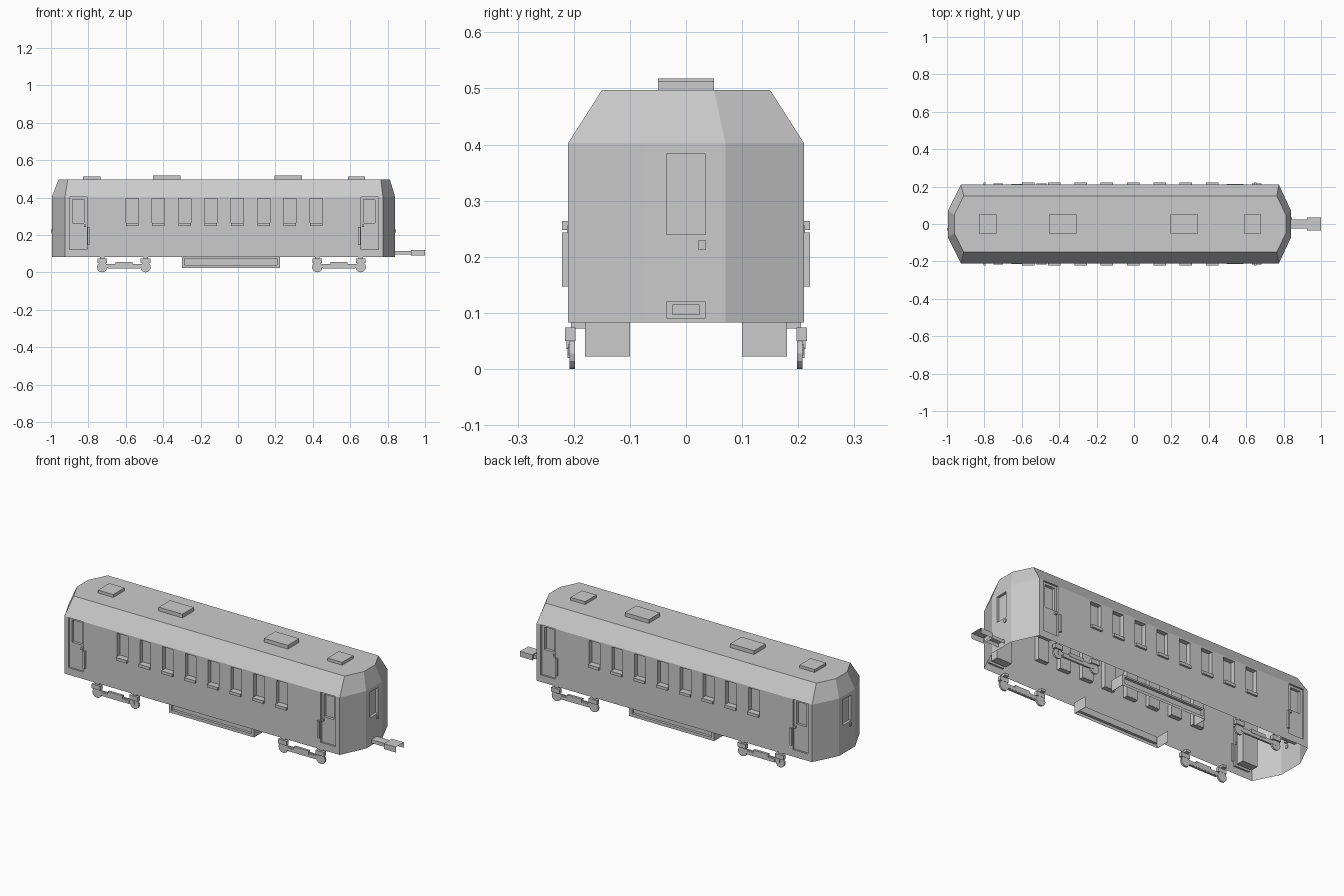
import bpy, bmesh, math
from mathutils import Matrix, Vector

if "Cube" in bpy.data.objects:
    bpy.data.objects.remove(bpy.data.objects["Cube"])

grey = bpy.data.materials.new("plain_grey")
grey.use_nodes = True
grey.diffuse_color = (0.6, 0.6, 0.6, 1)
grey.node_tree.nodes["Principled BSDF"].inputs["Base Color"].default_value = (0.6, 0.6, 0.6, 1)

FLOOR, EAVE, ROOF, HALF = 0.083, 0.403, 0.497, 0.21


def finish(bm, name, mirror=False):
    mesh = bpy.data.meshes.new(name)
    bm.to_mesh(mesh)
    bm.free()
    mesh.materials.append(grey)
    obj = bpy.data.objects.new(name, mesh)
    bpy.context.collection.objects.link(obj)
    if mirror:
        mod = obj.modifiers.new("Mirror", "MIRROR")
        mod.use_axis = (False, True, False)
        mod.use_mirror_merge = False
    return obj


def add_box(bm, x, y, z, open_sides=()):
    """Box from (min, max) pairs, leaving out faces whose normal is in open_sides."""
    size = [b - a for a, b in (x, y, z)]
    mid = [(a + b) / 2 for a, b in (x, y, z)]
    mat = Matrix.Translation(mid) @ Matrix.Diagonal((*size, 1))
    verts = bmesh.ops.create_cube(bm, size=1, matrix=mat)["verts"]
    faces = {f for v in verts for f in v.link_faces}
    for f in faces:
        f.normal_update()
    gone = [f for f in faces if any(f.normal.dot(Vector(d)) > 0.9 for d in open_sides)]
    if gone:
        bmesh.ops.delete(bm, geom=gone, context="FACES")


def box(name, x, y, z, mirror=False, open_sides=()):
    bm = bmesh.new()
    add_box(bm, x, y, z, open_sides)
    return finish(bm, name, mirror)


def panel(name, u, z, recesses, matrix, mirror=False):
    """Wall facing local -y; each recess is (u0, u1, z0, z1, depth), nested ones later."""
    us = sorted({*u, *(c for r in recesses for c in r[:2])})
    zs = sorted({*z, *(c for r in recesses for c in r[2:4])})
    bm = bmesh.new()
    grid = [[bm.verts.new((a, 0, b)) for b in zs] for a in us]
    for i in range(len(us) - 1):
        for j in range(len(zs) - 1):
            bm.faces.new((grid[i][j], grid[i + 1][j], grid[i + 1][j + 1], grid[i][j + 1]))
    for u0, u1, z0, z1, depth in recesses:
        picked = []
        for f in bm.faces:
            f.normal_update()
            c = f.calc_center_median()
            if u0 < c.x < u1 and z0 < c.z < z1 and f.normal.y < -0.9:
                picked.append(f)
        out = bmesh.ops.extrude_face_region(bm, geom=picked)["geom"]
        moved = [g for g in out if isinstance(g, bmesh.types.BMVert)]
        bmesh.ops.translate(bm, verts=moved, vec=(0, depth, 0))
        old = [f for f in picked if f.is_valid]
        if old:
            bmesh.ops.delete(bm, geom=old, context="FACES")
    # Merge the flat cells back into clean walls
    bmesh.ops.dissolve_limit(bm, angle_limit=0.01, verts=bm.verts[:], edges=bm.edges[:])
    bm.transform(matrix)
    return finish(bm, name, mirror)


# Body shell: tapered ends and roof, open underneath
def ring(bm, z, left, left_corner, right_corner, right, tip, half):
    pts = [(left_corner, -half), (right_corner, -half), (right, -tip), (right, tip),
           (right_corner, half), (left_corner, half), (left, tip), (left, -tip)]
    return [bm.verts.new((x, y, z)) for x, y in pts]


bm = bmesh.new()
low = ring(bm, FLOOR, -0.995, -0.925, 0.775, 0.84, 0.07, HALF)
mid = ring(bm, EAVE, -0.995, -0.925, 0.775, 0.84, 0.07, HALF)
top = ring(bm, ROOF, -0.96, -0.91, 0.763, 0.812, 0.05, 0.15)
for k in range(8):
    n = (k + 1) % 8
    if k % 2:  # corner facets; sides and ends are separate panels
        bm.faces.new((low[k], low[n], mid[n], mid[k]))
    bm.faces.new((mid[k], mid[n], top[n], top[k]))
bm.faces.new(top)
finish(bm, "body_shell")

# Side walls with recessed windows and doors
window_x = [-0.6 + 0.1406 * i for i in range(8)]
doors = [(-0.9, -0.807), (0.658, 0.75)]
door_windows = [(-0.885, -0.823), (0.672, 0.733)]
recesses = [(x, x + 0.067, 0.25, 0.395, 0.025) for x in window_x]
recesses += [(a, b, 0.122, 0.402, 0.01) for a, b in doors]
recesses += [(a, b, 0.265, 0.39, 0.015) for a, b in door_windows]
panel("side_wall", (-0.925, 0.775), (FLOOR, EAVE), recesses,
      Matrix.Translation((0, -HALF, 0)), mirror=True)

for i, x in enumerate(window_x):
    box(f"window_sill_{i + 1}", (x, x + 0.067), (-0.221, -0.186), (0.248, 0.264), True)

# Door fittings
for side, (a, b), grip, knob in (("rear", doors[0], -0.799, -0.818),
                                 ("fore", doors[1], 0.648, 0.668)):
    box(f"{side}_door_pocket", (a, b), (-0.184, -0.14), (0.122, 0.4), True)
    box(f"{side}_door_grip", (grip - 0.006, grip + 0.006), (-0.221, -0.205), (0.147, 0.243), True)
    box(f"{side}_door_knob", (knob - 0.006, knob + 0.006), (-0.212, -0.195), (0.243, 0.256), True)

# End walls with window and latch
for side, x, turn in (("rear", -0.995, -1), ("fore", 0.84, 1)):
    mat = Matrix.Translation((x, 0, 0)) @ Matrix.Rotation(turn * math.pi / 2, 4, "Z")
    panel(f"{side}_end_wall", (-0.07, 0.07), (FLOOR, EAVE),
          [(-0.035, 0.035, 0.24, 0.383, 0.015)], mat)
    near, far = sorted((x - turn * 0.005, x + turn * 0.005))
    low_y, high_y = sorted((turn * 0.021, turn * 0.036))
    box(f"{side}_end_latch", (near, far), (low_y, high_y), (0.213, 0.229))

# Roof vents
for i, (a, b, h) in enumerate([(-0.83, -0.735, 0.513), (-0.455, -0.308, 0.518),
                               (0.195, 0.343, 0.518), (0.588, 0.678, 0.513)]):
    box(f"roof_vent_{i + 1}", (a, b), (-0.05, 0.05), (ROOF - 0.005, h))

# Coupler: a bar and a wider head, both channels open below
down, out = (0, 0, -1), (1, 0, 0)
box("coupler_bar", (0.835, 0.93), (-0.024, 0.024), (0.096, 0.115), open_sides=(down,))
box("coupler_head", (0.925, 1.0), (-0.035, 0.035), (0.09, 0.12), open_sides=(down, out))

# Underfloor equipment skirts: framed outer panel with end plates
panel("skirt_panel", (-0.3, 0.225), (0.022, FLOOR), [(-0.285, 0.208, 0.038, 0.074, 0.015)],
      Matrix.Translation((0, -0.18, 0)), mirror=True)
for side, x in (("rear", -0.299), ("fore", 0.224)):
    box(f"skirt_{side}_plate", (x - 0.001, x + 0.001), (-0.18, -0.1), (0.022, FLOOR), True)

# Bogie side frames with wheels
for side, cx in (("rear", -0.61), ("fore", 0.54)):
    bm = bmesh.new()
    add_box(bm, (cx - 0.115, cx + 0.115), (-0.209, -0.199), (0.024, 0.045))
    add_box(bm, (cx - 0.085, cx + 0.085), (-0.211, -0.2), (0.02, 0.038))
    add_box(bm, (cx - 0.045, cx + 0.045), (-0.213, -0.199), (0.036, 0.056))
    finish(bm, f"{side}_bogie_frame", True)
    for tag, wx in (("a", cx - 0.116), ("b", cx + 0.116)):
        bm = bmesh.new()
        mat = Matrix.Translation((wx, -0.203, 0.028)) @ Matrix.Rotation(math.pi / 2, 4, "X")
        bmesh.ops.create_cone(bm, cap_ends=True, segments=12, radius1=0.028, radius2=0.028,
                              depth=0.01, matrix=mat)
        finish(bm, f"{side}_wheel_{tag}", True)
        bm = bmesh.new()
        add_box(bm, (wx - 0.026, wx + 0.026), (-0.216, -0.197), (0.05, 0.074))
        add_box(bm, (wx - 0.012, wx + 0.012), (-0.205, -0.178), (0.072, 0.086))
        finish(bm, f"{side}_axle_box_{tag}", True)
